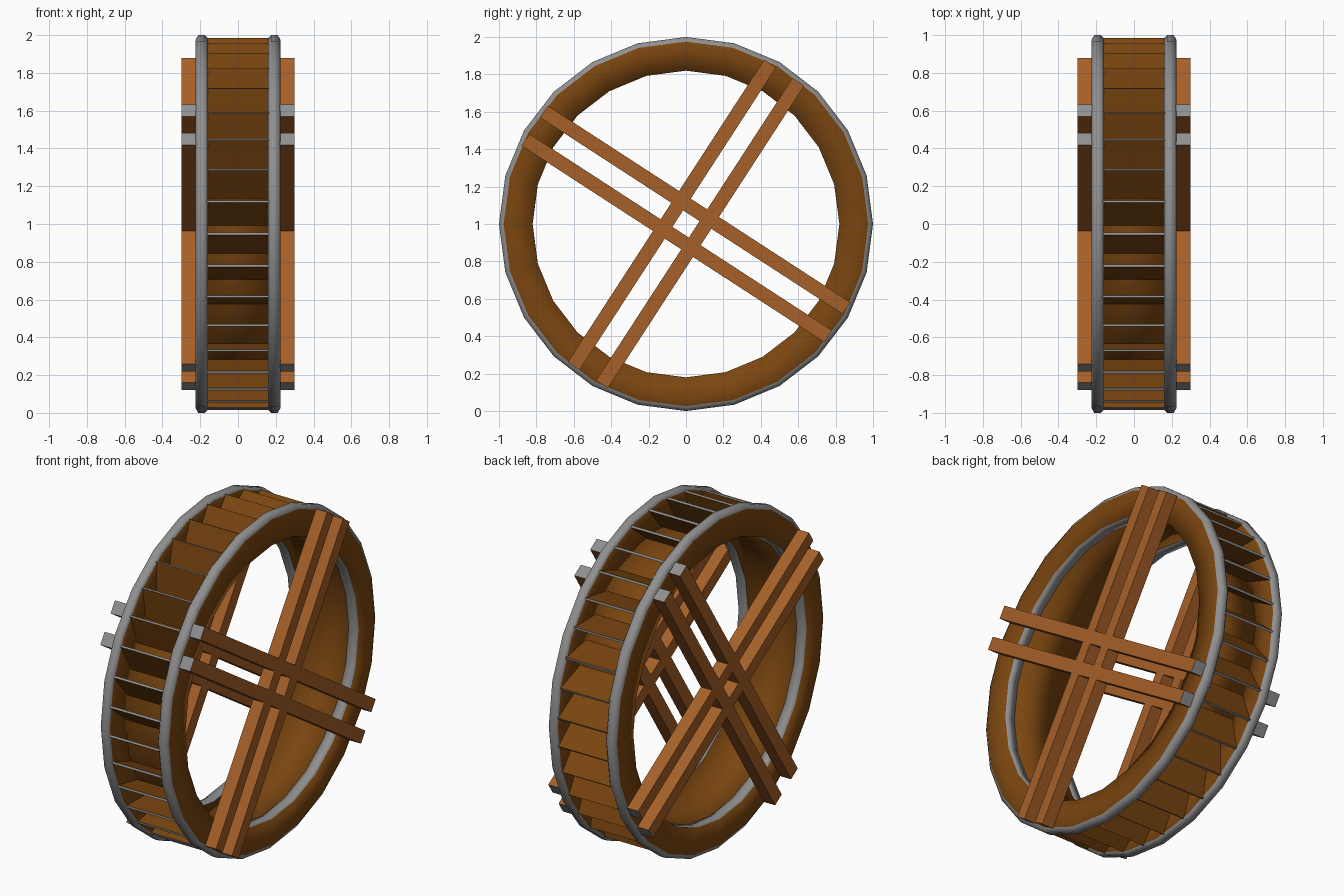
import bpy, bmesh
from math import sin, cos, pi, radians
from mathutils import Vector

if "Cube" in bpy.data.objects:
    bpy.data.objects.remove(bpy.data.objects["Cube"])

CZ = 1.0      # axle height
SIDES = 24    # sides of the round parts


def material(name, rgb):
    m = bpy.data.materials.new(name)
    m.diffuse_color = (*rgb, 1)
    m.use_nodes = True
    m.node_tree.nodes["Principled BSDF"].inputs["Base Color"].default_value = m.diffuse_color
    return m


DARK = material("dark_wood", (0.195, 0.060, 0.005))
LIGHT = material("light_wood", (0.376, 0.115, 0.021))
GREY = material("weathered_grey", (0.28, 0.28, 0.28))


def make(name, bm, mats, smooth=False):
    bmesh.ops.recalc_face_normals(bm, faces=bm.faces)
    me = bpy.data.meshes.new(name)
    bm.to_mesh(me)
    bm.free()
    for m in mats:
        me.materials.append(m)
    for p in me.polygons:
        p.use_smooth = smooth
    ob = bpy.data.objects.new(name, me)
    bpy.context.collection.objects.link(ob)
    return ob


def ring(name, profile, mat_ids, mats):
    """Revolve a closed (x, radius) profile about the axle; one material id per profile edge."""
    bm = bmesh.new()
    loops = []
    for i in range(SIDES):
        a = 2 * pi * i / SIDES
        loops.append([bm.verts.new((x, -r * cos(a), CZ + r * sin(a))) for x, r in profile])
    n = len(profile)
    for i in range(SIDES):
        A, B = loops[i], loops[(i + 1) % SIDES]
        for k in range(n):
            j = (k + 1) % n
            f = bm.faces.new((A[k], A[j], B[j], B[k]))
            f.material_index = mat_ids[k]
    return make(name, bm, mats, True)


def add_bar(bm, p, q, x0, x1, thick, grey_start, grey_end):
    """Box running from p to q in the y-z plane, with optional grey end faces."""
    p, q = Vector(p), Vector(q)
    d = (q - p).normalized()
    n = Vector((-d.y, d.x)) * thick / 2
    ends = []
    for c in (p, q):
        ends.append([bm.verts.new((x, (c + n * s).x, (c + n * s).y))
                     for x, s in ((x0, -1), (x1, -1), (x1, 1), (x0, 1))])
    for e, g in zip(ends, (grey_start, grey_end)):
        bm.faces.new(e).material_index = 1 if g else 0
    for k in range(4):
        j = (k + 1) % 4
        bm.faces.new((ends[0][k], ends[0][j], ends[1][j], ends[1][k]))


# Side rims: wooden faces, grey inner and chamfered outer edges
for side, s in (("left", -1), ("right", 1)):
    prof = [(0.16, 0.82), (0.225, 0.82), (0.225, 0.975), (0.21, 1.0), (0.175, 1.0), (0.16, 0.985)]
    ring(side + "_rim", [(s * x, r) for x, r in prof], [1, 0, 1, 1, 1, 0], [DARK, GREY])

# Drum closing the buckets on the inside
ring("inner_drum", [(-0.16, 0.82), (0.16, 0.82), (0.16, 0.835), (-0.16, 0.835)],
     [0, 0, 0, 0], [DARK])

# Slanted paddles with grey tips, every 10 degrees
bm = bmesh.new()
for i in range(36):
    a = radians(7 + 10 * i)
    b = a - radians(7.5)
    add_bar(bm, (-0.825 * cos(b), CZ + 0.825 * sin(b)),
            (-0.982 * cos(a), CZ + 0.982 * sin(a)), -0.165, 0.165, 0.013, False, True)
make("paddles", bm, [DARK, GREY])

# Paired crossing spoke beams on both sides
for side, x0, x1 in (("left", -0.298, -0.222), ("right", 0.222, 0.298)):
    for kind, ang in (("steep", 57), ("shallow", 147)):
        d = Vector((cos(radians(ang)), sin(radians(ang))))
        n = Vector((-d.y, d.x))
        for label, off in (("a", -0.09), ("b", 0.09)):
            bm = bmesh.new()
            c = Vector((0, CZ)) + n * off
            add_bar(bm, c - d * 0.965, c + d * 0.965, x0, x1, 0.075, True, True)
            make(f"{side}_{kind}_beam_{label}", bm, [LIGHT, GREY])
